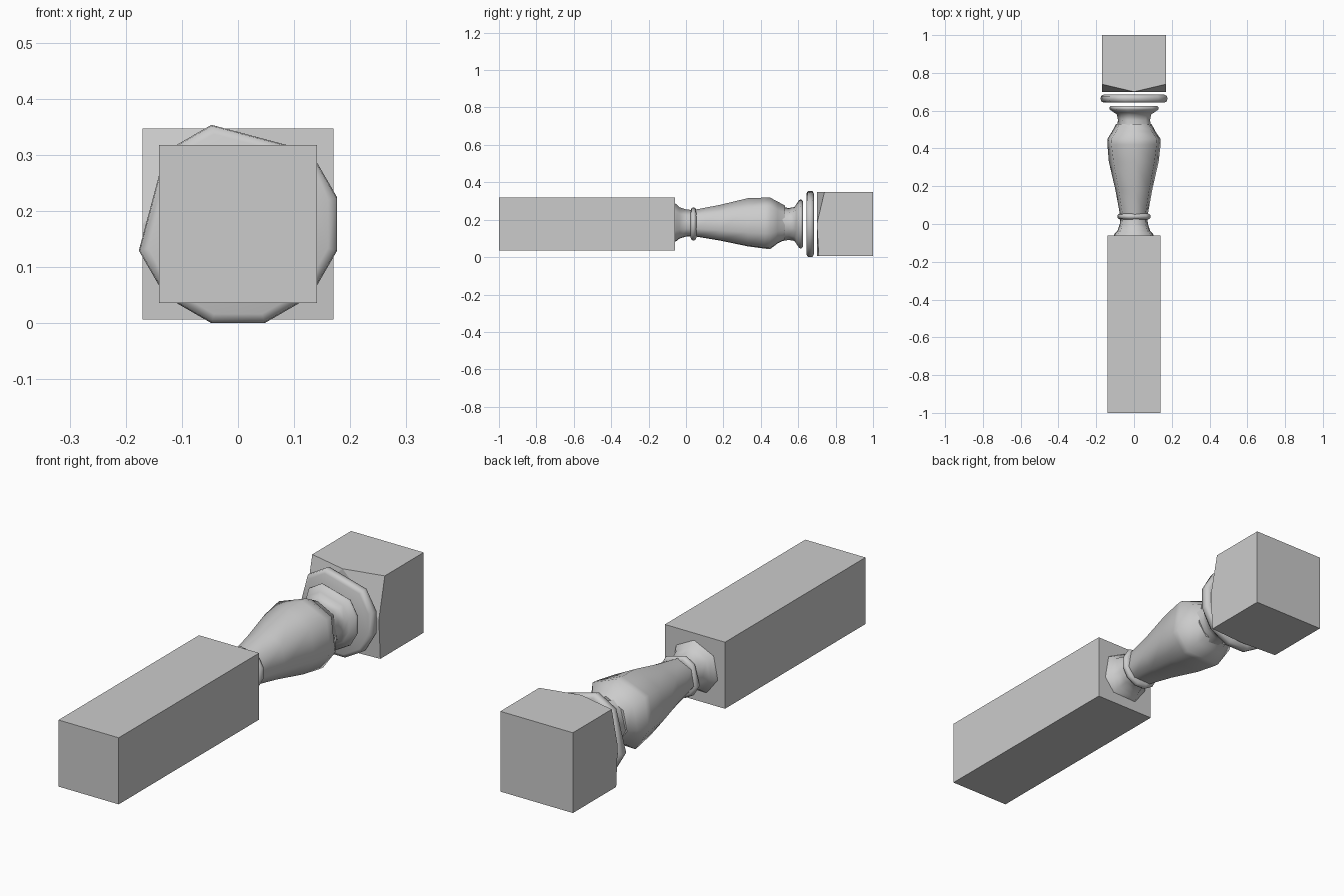
import bpy, bmesh
from math import sin, cos, radians

if "Cube" in bpy.data.objects:
    bpy.data.objects.remove(bpy.data.objects["Cube"])

CZ = 0.177            # height of the turning axis
LIMIT = 0.141         # half width of the square stock
ROUND = [a for a in range(15, 375, 30) if a not in (75, 165)]
COARSE = [38, 88, 142, 195, 240, 303, 341]


def finish(name, bm, smooth):
    bmesh.ops.recalc_face_normals(bm, faces=bm.faces)
    me = bpy.data.meshes.new(name)
    bm.to_mesh(me)
    bm.free()
    ob = bpy.data.objects.new(name, me)
    bpy.context.collection.objects.link(ob)
    if smooth:
        bpy.ops.object.select_all(action='DESELECT')
        ob.select_set(True)
        bpy.context.view_layer.objects.active = ob
        bpy.ops.object.shade_smooth_by_angle(angle=radians(60))
    return ob


def turned(name, profile, angles, limit=1.0):
    """Sweep (y, radius) points around the leg axis at the given angles."""
    bm = bmesh.new()
    clamp = lambda v: max(-limit, min(limit, v))
    rings = [[bm.verts.new((clamp(r * cos(radians(a))), y,
                            CZ + clamp(r * sin(radians(a))))) for a in angles]
             for y, r in profile]
    n = len(angles)
    for a, b in zip(rings, rings[1:]):
        for i in range(n):
            j = (i + 1) % n
            bm.faces.new((a[i], a[j], b[j], b[i]))
    bm.faces.new(rings[0])
    bm.faces.new(rings[-1])
    return finish(name, bm, True)


# long square block
bm = bmesh.new()
bmesh.ops.create_cube(bm, size=1)
for v in bm.verts:
    v.co.x *= 2 * LIMIT
    v.co.y = -1.0 if v.co.y < 0 else -0.06
    v.co.z = CZ + v.co.z * 2 * LIMIT
finish("long_block", bm, False)

# flared neck and bead next to the long block
turned("flared_neck", [(-0.062, 0.112), (-0.05, 0.105), (-0.035, 0.09),
                       (0.0, 0.078), (0.03, 0.075)], COARSE)
turned("neck_bead", [(0.025, 0.078), (0.03, 0.088), (0.04, 0.092),
                     (0.05, 0.088), (0.055, 0.078)], ROUND)

# tapered vase body with its throat
turned("vase_body", [(0.05, 0.077), (0.18, 0.102), (0.33, 0.138), (0.42, 0.152),
                     (0.45, 0.155), (0.49, 0.12), (0.53, 0.098)], COARSE, LIMIT)
turned("throat", [(0.51, 0.095), (0.55, 0.088), (0.58, 0.094), (0.59, 0.11),
                  (0.605, 0.132), (0.615, 0.136), (0.625, 0.128)], ROUND)

# wide disc under the square head
turned("wide_disc", [(0.643, 0.166), (0.65, 0.181), (0.665, 0.183),
                     (0.677, 0.181), (0.685, 0.166)], ROUND)

# square head, front corners cut back around the turning
bm = bmesh.new()
H = 0.17
outline = [(-1, -1, 0.71), (0, -1, 0.70), (1, -1, 0.71), (1, 0, 0.70),
           (1, 1, 0.74), (0, 1, 0.70), (-1, 1, 0.74), (-1, 0, 0.70)]
front = [bm.verts.new((x * H, y, CZ + z * H)) for x, z, y in outline]
back = [bm.verts.new((x * H, 1.0, CZ + z * H)) for x, z, y in outline]
hub = bm.verts.new((0, 0.70, CZ))
for i in range(8):
    j = (i + 1) % 8
    bm.faces.new((front[i], front[j], back[j], back[i]))
for i in (1, 3, 5, 7):
    mid = (i + 2) % 8
    bm.faces.new((front[i], front[(i + 1) % 8], front[mid]))
    bm.faces.new((front[i], front[mid], hub))
bm.faces.new(back)
finish("square_head", bm, False)
